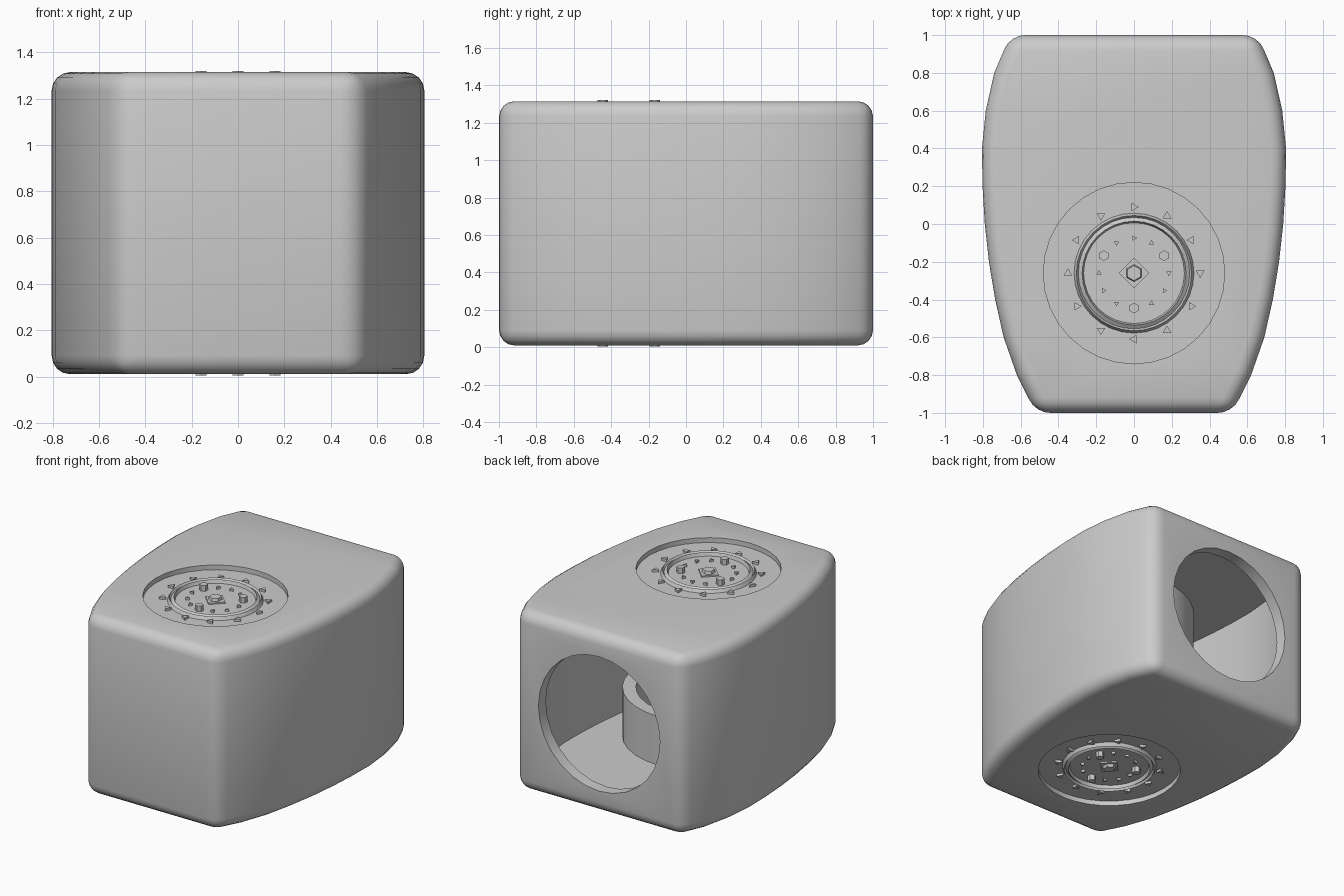
import bpy, bmesh, math
from math import sin, cos, pi
from mathutils import Matrix, Vector

if "Cube" in bpy.data.objects:
    bpy.data.objects.remove(bpy.data.objects["Cube"])

BOTTOM, TOP = 0.01, 1.315
MID = (BOTTOM + TOP) / 2
WALL = 0.085
HUB_Y = -0.26

grey = bpy.data.materials.new("plain_grey")
grey.use_nodes = True
grey.diffuse_color = (0.6, 0.6, 0.6, 1)
grey.node_tree.nodes["Principled BSDF"].inputs["Base Color"].default_value = (0.6, 0.6, 0.6, 1)


def finish(name, bm, angle=30):
    bmesh.ops.recalc_face_normals(bm, faces=bm.faces[:])
    mesh = bpy.data.meshes.new(name)
    bm.to_mesh(mesh)
    bm.free()
    mesh.materials.append(grey)
    ob = bpy.data.objects.new(name, mesh)
    bpy.context.collection.objects.link(ob)
    smooth(ob, angle)
    return ob


def smooth(ob, angle=30):
    bpy.ops.object.select_all(action='DESELECT')
    ob.select_set(True)
    bpy.context.view_layer.objects.active = ob
    bpy.ops.object.shade_smooth_by_angle(angle=math.radians(angle))


def prism(outline, z0, z1):
    bm = bmesh.new()
    face = bm.faces.new([bm.verts.new((x, y, z0)) for x, y in outline])
    new = bmesh.ops.extrude_face_region(bm, geom=[face])["geom"]
    bmesh.ops.translate(bm, verts=[v for v in new if isinstance(v, bmesh.types.BMVert)],
                        vec=(0, 0, z1 - z0))
    bmesh.ops.recalc_face_normals(bm, faces=bm.faces[:])
    return bm


def add_cylinder(bm, radius, z0, z1, sides=32, x=0, y=HUB_Y, turn=0, tip=None):
    place = Matrix.Translation((x, y, (z0 + z1) / 2)) @ Matrix.Rotation(turn, 4, 'Z')
    bmesh.ops.create_cone(bm, cap_ends=True, segments=sides, radius1=radius,
                          radius2=radius if tip is None else tip, depth=z1 - z0, matrix=place)


def lathe(name, profile, sides=32):
    """Spin a closed radius/height outline about the hub axis."""
    bm = bmesh.new()
    rings = [[bm.verts.new((r * cos(2 * pi * i / sides), HUB_Y + r * sin(2 * pi * i / sides), z))
              for r, z in profile] for i in range(sides)]
    n = len(profile)
    for i in range(sides):
        a, b = rings[i], rings[(i + 1) % sides]
        for k in range(n):
            m = (k + 1) % n
            bm.faces.new((a[k], b[k], b[m], a[m]))
    return finish(name, bm)


def cut(target, cutter):
    mod = target.modifiers.new("cut", 'BOOLEAN')
    mod.operation, mod.solver, mod.object = 'DIFFERENCE', 'EXACT', cutter
    bpy.context.view_layer.objects.active = target
    bpy.ops.object.modifier_apply(modifier=mod.name)
    bpy.data.objects.remove(cutter)


# Cabinet: bowed sides, narrow front, rounded edges
side = [(0.52, -1), (0.62, -0.8), (0.69, -0.6), (0.735, -0.4), (0.768, -0.2), (0.79, 0),
        (0.802, 0.2), (0.805, 0.4), (0.785, 0.6), (0.74, 0.8), (0.655, 1)]
outline = side + [(-x, y) for x, y in reversed(side)]
bm = prism(outline, BOTTOM, TOP)
sharp = [e for e in bm.edges if e.calc_face_angle(0) > math.radians(30)]
bmesh.ops.bevel(bm, geom=sharp, offset=0.08, segments=4, profile=0.5, affect='EDGES')
cabinet = finish("cabinet", bm)

# Hollow interior
inner = [(x * (0.8 - WALL) / 0.8, y * (1 - WALL)) for x, y in outline]
cut(cabinet, finish("cavity_cutter", prism(inner, BOTTOM + WALL, TOP - WALL)))

# Round port through the back wall
bm = bmesh.new()
bmesh.ops.create_cone(bm, cap_ends=True, segments=28, radius1=0.49, radius2=0.49, depth=0.5,
                      matrix=Matrix.Translation((0, 1, MID)) @ Matrix.Rotation(pi / 2, 4, 'X'))
cut(cabinet, finish("port_cutter", bm))

# Round openings in the top and bottom
bm = bmesh.new()
add_cylinder(bm, 0.48, -0.5, 2)
cut(cabinet, finish("hub_cutter", bm))
smooth(cabinet)


def drive_unit(label):
    """One round unit facing up, set into the top of the cabinet."""
    parts = []
    # Sleeve hanging inside the cabinet
    low, rim = TOP - 0.44, TOP - WALL + 0.01
    parts.append(lathe(label + "_sleeve", [(0.48, low), (0.57, low), (0.57, rim), (0.48, rim)]))
    # Recessed face plate and the core behind it
    bm = bmesh.new()
    add_cylinder(bm, 0.482, TOP - 0.1, TOP - 0.035)
    add_cylinder(bm, 0.3, TOP - 0.38, TOP - 0.09)
    parts.append(finish(label + "_plate", bm))
    # Raised ring around the middle
    z = TOP - 0.04
    parts.append(lathe(label + "_ring", [(0.265, z), (0.275, z + 0.03), (0.295, z + 0.015),
                                         (0.305, z + 0.03), (0.32, z)]))
    # Bolts, studs and centre nut
    bm = bmesh.new()
    for i in range(3):
        a = pi / 6 + i * 2 * pi / 3
        add_cylinder(bm, 0.028, z, TOP + 0.006, 6, 0.185 * cos(a), HUB_Y + 0.185 * sin(a))
    for i in range(12):
        a = i * pi / 6
        for r, size in ((0.185, 0.016), (0.35, 0.026)):
            add_cylinder(bm, size, z, z + 0.022, 3, r * cos(a), HUB_Y + r * sin(a), a + pi)
    add_cylinder(bm, 0.08, z, z + 0.015, 4)
    add_cylinder(bm, 0.05, z, z + 0.035, 6, tip=0.04)
    parts.append(finish(label + "_fasteners", bm))
    return parts


# Top unit, and its mirror image underneath
drive_unit("top")
for ob in drive_unit("bottom"):
    ob.data.transform(Matrix.Translation((0, 0, 2 * MID)) @ Matrix.Scale(-1, 4, Vector((0, 0, 1))))
    ob.data.flip_normals()
